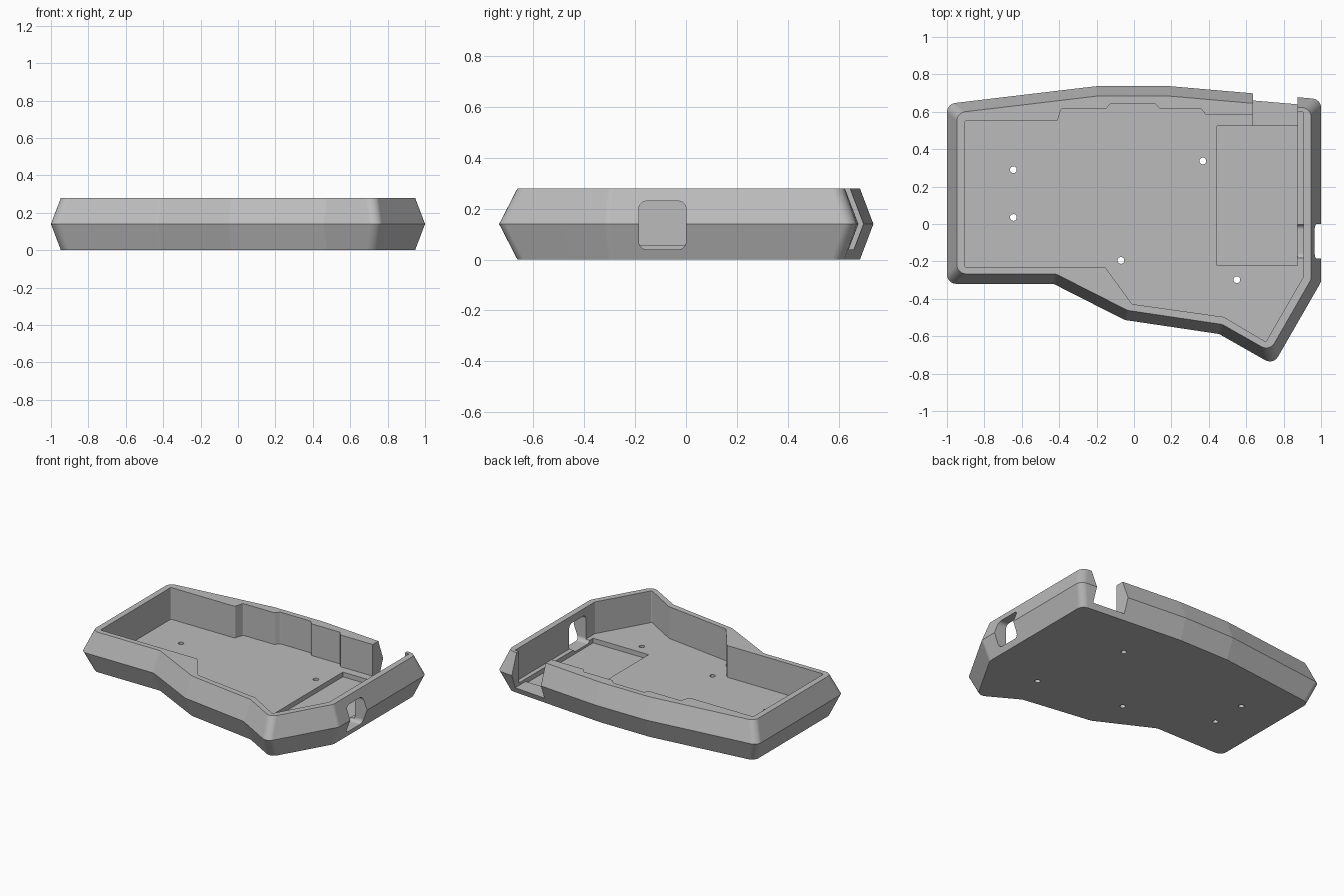
import bpy, bmesh
from math import tan, pi
from mathutils import Vector

if "Cube" in bpy.data.objects:
    bpy.data.objects.remove(bpy.data.objects["Cube"])

grey = bpy.data.materials.new("plain grey")
grey.use_nodes = True
grey.diffuse_color = (0.5, 0.5, 0.5, 1)
grey.node_tree.nodes["Principled BSDF"].inputs["Base Color"].default_value = grey.diffuse_color


def offset(points, d):
    """Move each side of a counter-clockwise outline inwards by d."""
    pts = [Vector(p) for p in points]
    out = []
    for i, p in enumerate(pts):
        a = (p - pts[i - 1]).normalized()
        b = (pts[(i + 1) % len(pts)] - p).normalized()
        na, nb = Vector((-a.y, a.x)), Vector((-b.y, b.x))
        out.append(p + (na + nb) * d / (1 + na.dot(nb)))
    return out


def rounded(points, r, steps=6):
    """Round every corner of an outline to radius r."""
    pts = [Vector(p) for p in points]
    out = []
    for i, p in enumerate(pts):
        a = (p - pts[i - 1]).normalized()
        b = (pts[(i + 1) % len(pts)] - p).normalized()
        t = r * tan(a.angle(b) / 2)
        centre = p + (b - a).normalized() * (t * t + r * r) ** 0.5
        start, end = p - a * t - centre, p + b * t - centre
        out += [centre + start.slerp(end, k / steps).normalized() * r
                for k in range(steps + 1)]
    return out


def loft(name, outlines):
    """Skin a closed solid through (outline, position function) pairs."""
    bm = bmesh.new()
    rings = [[bm.verts.new(place(p)) for p in line] for line, place in outlines]
    n = len(rings[0])
    for lo, hi in zip(rings, rings[1:]):
        for i in range(n):
            j = (i + 1) % n
            bm.faces.new((lo[i], lo[j], hi[j], hi[i]))
    bm.faces.new(rings[0])
    bm.faces.new(rings[-1])
    bmesh.ops.recalc_face_normals(bm, faces=bm.faces)
    mesh = bpy.data.meshes.new(name)
    bm.to_mesh(mesh)
    bm.free()
    mesh.materials.append(grey)
    obj = bpy.data.objects.new(name, mesh)
    bpy.context.collection.objects.link(obj)
    return obj


def at_z(z):
    return lambda p: (p.x, p.y, z)


def at_x(x):
    return lambda p: (x, p.x, p.y)


def rect(a0, b0, a1, b1):
    return [Vector(p) for p in ((a0, b0), (a1, b0), (a1, b1), (a0, b1))]


def prism(name, line, z0, z1=0.5):
    return loft(name, [(line, at_z(z0)), (line, at_z(z1))])


# Outer shell, widest at the waist
waist = [(-1, -.32), (-.43, -.32), (-.05, -.513), (.455, -.588), (.745, -.753),
         (1, -.31), (1, .667), (.19, .737), (-.2, .737), (-1, .642)]
rim = rounded(offset(waist, .053), .05)
case = loft("keyboard_case", [(rim, at_z(0)), (rounded(waist, .05), at_z(.14)),
                              (rim, at_z(.28))])

# Inner cavity with stepped back wall
cavity = [(-.905, -.23), (-.155, -.23), (-.01, -.428), (.48, -.497), (.705, -.63),
          (.905, -.283), (.905, .6), (.64, .6), (.64, .583), (.385, .583), (.36, .615),
          (.14, .615), (.11, .645), (-.125, .645), (-.15, .615), (-.39, .615),
          (-.41, .55), (-.905, .55)]
cutters = [prism("cavity_cutter", rounded(cavity, .008, 4), .058)]

# Battery tray and the open slot in the back wall
cutters.append(prism("tray_cutter", rect(.445, -.222, .875, .525), .025))
cutters.append(prism("slot_cutter", rect(.635, .52, .875, 1), .04))

# Side port through the left wall
port = rounded(rect(-.185, .04, 0, .23), .03)
cutters.append(loft("port_cutter", [(port, at_x(.87)), (port, at_x(1.2))]))

# Screw holes through the floor
for x, y in ((-.645, .29), (-.645, .035), (-.07, -.195), (.368, .337), (.55, -.298)):
    circle = rounded(rect(x - .018, y - .018, x + .018, y + .018), .0175, 5)
    cutters.append(prism("screw_hole_cutter", circle, -.1, .2))

bpy.context.view_layer.objects.active = case
for cutter in cutters:
    cutter.hide_render = True
    cut = case.modifiers.new("cut", "BOOLEAN")
    cut.operation = "DIFFERENCE"
    cut.solver = "EXACT"
    cut.object = cutter
    bpy.ops.object.modifier_apply(modifier=cut.name)
    bpy.data.objects.remove(cutter)

# Soft corners, crisp edges
bpy.ops.object.select_all(action="DESELECT")
case.select_set(True)
bpy.ops.object.shade_smooth_by_angle(angle=pi / 7)
soft = case.modifiers.new("weighted_normals", "WEIGHTED_NORMAL")
soft.keep_sharp = True
